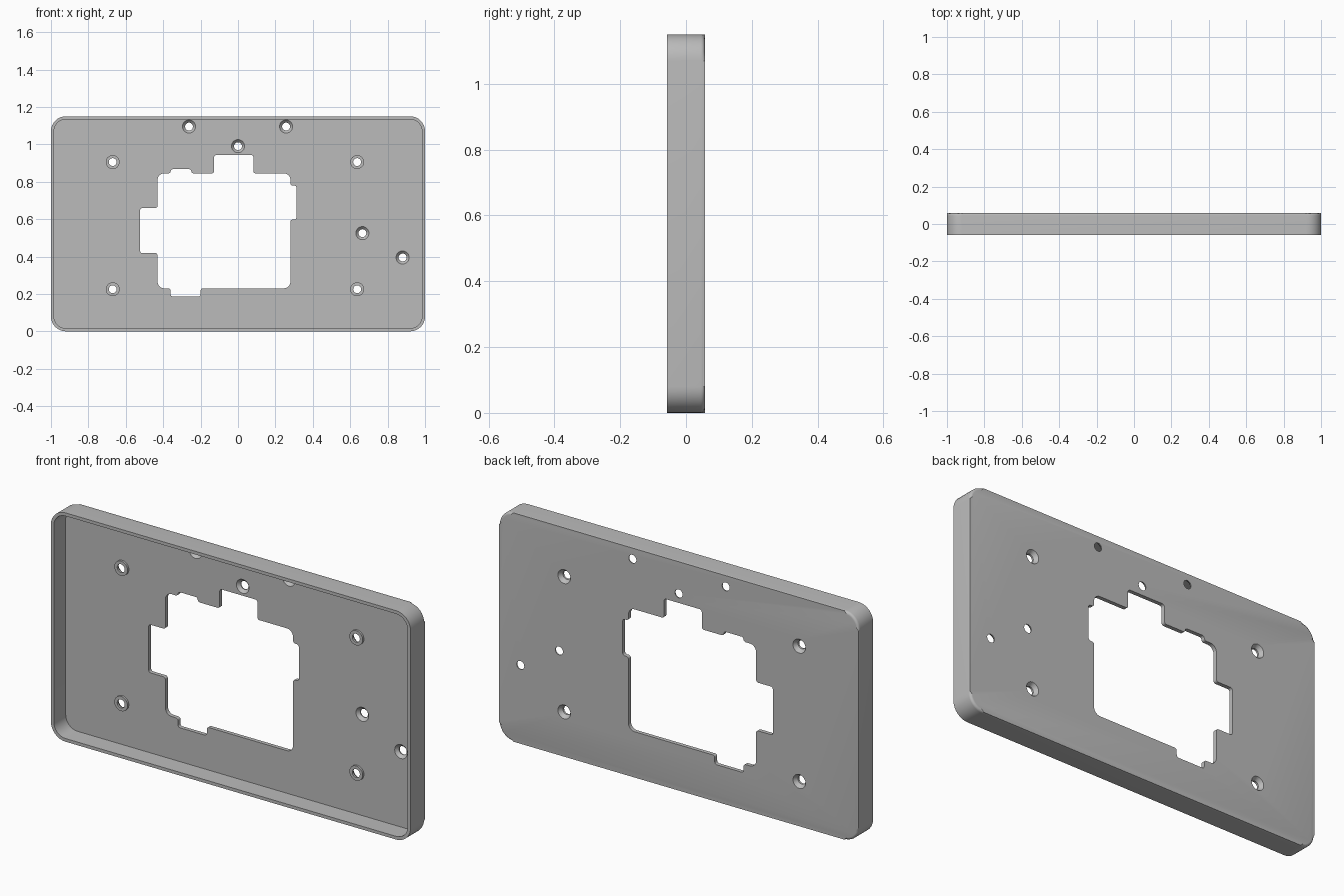
import bpy, bmesh, math
from mathutils import Vector

if "Cube" in bpy.data.objects:
    bpy.data.objects.remove(bpy.data.objects["Cube"])

HALF_DEPTH = 0.0575
HEIGHT = 1.15
WALL = 0.016
FLOOR = HALF_DEPTH - 0.02       # inner face of the back plate

grey = bpy.data.materials.new("plain grey")
grey.use_nodes = True
colour = (0.5, 0.5, 0.5, 1)
grey.diffuse_color = colour
grey.node_tree.nodes["Principled BSDF"].inputs["Base Color"].default_value = colour


def fillet(corners, steps=8):
    """Round each (x, z, radius) corner of a right-angled outline."""
    out = []
    for i, (x, z, r) in enumerate(corners):
        p = Vector((x, z))
        a = (Vector(corners[i - 1][:2]) - p).normalized() * r
        b = (Vector(corners[(i + 1) % len(corners)][:2]) - p).normalized() * r
        for k in range(steps + 1):
            t = k / steps * math.pi / 2
            out.append(p + a * (1 - math.sin(t)) + b * (1 - math.cos(t)))
    return out


def rounded_rect(inset, r):
    x, lo, hi = 1 - inset, inset, HEIGHT - inset
    return fillet([(-x, lo, r), (x, lo, r), (x, hi, r), (-x, hi, r)])


def finish(name, bm):
    bmesh.ops.recalc_face_normals(bm, faces=bm.faces)
    mesh = bpy.data.meshes.new(name)
    bm.to_mesh(mesh)
    bm.free()
    mesh.materials.append(grey)
    ob = bpy.data.objects.new(name, mesh)
    bpy.context.collection.objects.link(ob)
    return ob


def prism(name, outline, y0, y1, back_round=0):
    bm = bmesh.new()
    front = bm.faces.new([bm.verts.new((p.x, y0, p.y)) for p in outline])
    bm.faces.new([bm.verts.new((p.x, y1, p.y)) for p in outline])
    bm.verts.ensure_lookup_table()
    n = len(outline)
    for i in range(n):
        j = (i + 1) % n
        bm.faces.new([bm.verts[k] for k in (i, j, j + n, i + n)])
    if back_round:
        edges = [e for e in bm.edges if all(v.co.y == bm.verts[n].co.y for v in e.verts)]
        bmesh.ops.bevel(bm, geom=edges, offset=back_round, segments=4,
                        profile=0.5, affect='EDGES')
    return finish(name, bm)


def turned(name, x, z, profile, sides=32):
    """Solid of revolution about y from (y, radius) pairs."""
    bm = bmesh.new()
    angles = [2 * math.pi * k / sides for k in range(sides)]
    rings = [[bm.verts.new((x + r * math.cos(a), y, z + r * math.sin(a)))
              for a in angles] for y, r in profile]
    for p, q in zip(rings, rings[1:]):
        for k in range(sides):
            j = (k + 1) % sides
            bm.faces.new((p[k], p[j], q[j], q[k]))
    bm.faces.new(rings[0])
    bm.faces.new(rings[-1])
    return finish(name, bm)


def combine(target, tool, operation):
    mod = target.modifiers.new(tool.name, 'BOOLEAN')
    mod.operation = operation
    mod.solver = 'EXACT'
    mod.object = tool
    bpy.context.view_layer.objects.active = target
    bpy.ops.object.modifier_apply(modifier=mod.name)
    bpy.data.objects.remove(tool)


# Shallow tray, open at the front, with a softened back edge
tray = prism("tray_panel", rounded_rect(0, 0.08), -HALF_DEPTH, HALF_DEPTH, 0.012)
combine(tray, prism("cavity", rounded_rect(WALL, 0.065), -0.1, FLOOR), 'DIFFERENCE')

# Stepped window through the back plate
S, L = 0.012, 0.035
window = [
    (-0.43, 0.23, L), (-0.36, 0.23, S), (-0.36, 0.186, S), (-0.2, 0.186, S),
    (-0.2, 0.23, S), (0.28, 0.23, L), (0.28, 0.597, S), (0.312, 0.597, S),
    (0.312, 0.78, S), (0.28, 0.78, S), (0.28, 0.845, L), (0.082, 0.845, S),
    (0.082, 0.943, S), (-0.128, 0.943, S), (-0.128, 0.845, S), (-0.25, 0.845, S),
    (-0.25, 0.867, S), (-0.36, 0.867, S), (-0.36, 0.845, S), (-0.43, 0.845, L),
    (-0.43, 0.66, S), (-0.523, 0.66, S), (-0.523, 0.418, S), (-0.43, 0.418, S),
]
combine(tray, prism("window_cutter", fillet(window), 0, 0.1), 'DIFFERENCE')

# Four mounting holes: raised collar inside, countersunk from the back
BIG, SMALL = 0.037, 0.021
for x in (-0.67, 0.637):
    for z in (0.225, 0.905):
        collar = turned("collar", x, z, [(FLOOR - 0.01, BIG), (FLOOR + 0.005, BIG)])
        combine(tray, collar, 'UNION')
        hole = turned("hole", x, z, [(0, SMALL), (FLOOR, SMALL),
                                     (HALF_DEPTH, 0.035), (0.07, 0.044)])
        combine(tray, hole, 'DIFFERENCE')

# Five holes countersunk from the inside
for x, z in [(0, 0.99), (-0.262, 1.095), (0.257, 1.095), (0.665, 0.525), (0.88, 0.395)]:
    hole = turned("hole", x, z, [(FLOOR - 0.002, BIG), (FLOOR + 0.015, SMALL),
                                 (0.08, SMALL)])
    combine(tray, hole, 'DIFFERENCE')

bpy.ops.object.select_all(action='DESELECT')
tray.select_set(True)
bpy.context.view_layer.objects.active = tray
bpy.ops.object.shade_smooth_by_angle(angle=math.radians(30))
